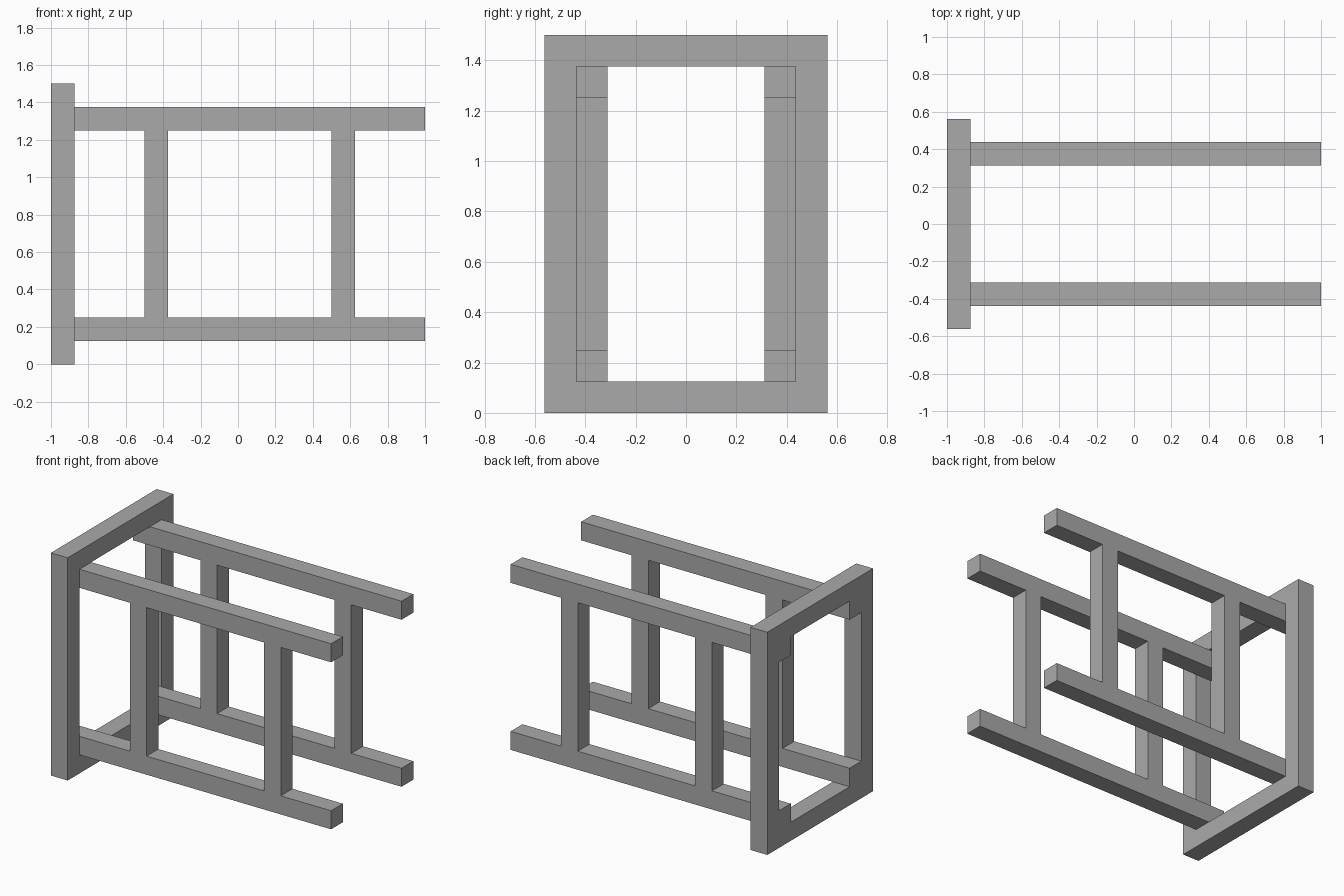
import bpy
import bmesh
from mathutils import Vector

if "Cube" in bpy.data.objects:
    bpy.data.objects.remove(bpy.data.objects["Cube"], do_unlink=True)

T = 0.125                 # thickness of every bar
HALF_DEPTH, HEIGHT = 0.5625, 1.5

grey = bpy.data.materials.new("plain grey")
grey.use_nodes = True
colour = (0.4, 0.4, 0.4, 1)
grey.diffuse_color = colour
grey.node_tree.nodes["Principled BSDF"].inputs["Base Color"].default_value = colour


def finish(name, bm):
    bmesh.ops.recalc_face_normals(bm, faces=bm.faces)
    mesh = bpy.data.meshes.new(name)
    bm.to_mesh(mesh)
    bm.free()
    mesh.materials.append(grey)
    obj = bpy.data.objects.new(name, mesh)
    bpy.context.collection.objects.link(obj)
    return obj


def bar(name, low, high):
    """Square bar between two corners, repeated on the opposite side in y."""
    low, high = Vector(low), Vector(high)
    bm = bmesh.new()
    bmesh.ops.create_cube(bm, size=1)
    bmesh.ops.scale(bm, vec=high - low, verts=bm.verts)
    bmesh.ops.translate(bm, vec=(low + high) / 2, verts=bm.verts)
    obj = finish(name, bm)
    mirror = obj.modifiers.new("Opposite side", 'MIRROR')
    mirror.use_axis = (False, True, False)
    return obj


# Upright rectangular frame with an open middle
bm = bmesh.new()
rings = []
for x, inset in ((-1, 0), (-1, T), (T - 1, T), (T - 1, 0)):
    y, z0, z1 = HALF_DEPTH - inset, inset, HEIGHT - inset
    rings.append([bm.verts.new((x, *p)) for p in ((-y, z0), (y, z0), (y, z1), (-y, z1))])
for a, b in zip(rings, rings[1:] + rings[:1]):
    for i in range(4):
        j = (i + 1) % 4
        bm.faces.new((a[i], a[j], b[j], b[i]))
finish("end_frame", bm)

# Long rails, fitted into the corners of the frame opening
outer = HALF_DEPTH - T
inner = outer - T
for name, z in (("lower_rails", T), ("upper_rails", HEIGHT - 2 * T)):
    bar(name, (-1, inner, z), (1, outer, z + T))

# Posts joining the lower and upper rails
for name, x in (("posts_near_frame", -0.5), ("posts_near_open_end", 0.5)):
    bar(name, (x, inner, 2 * T), (x + T, outer, HEIGHT - 2 * T))
